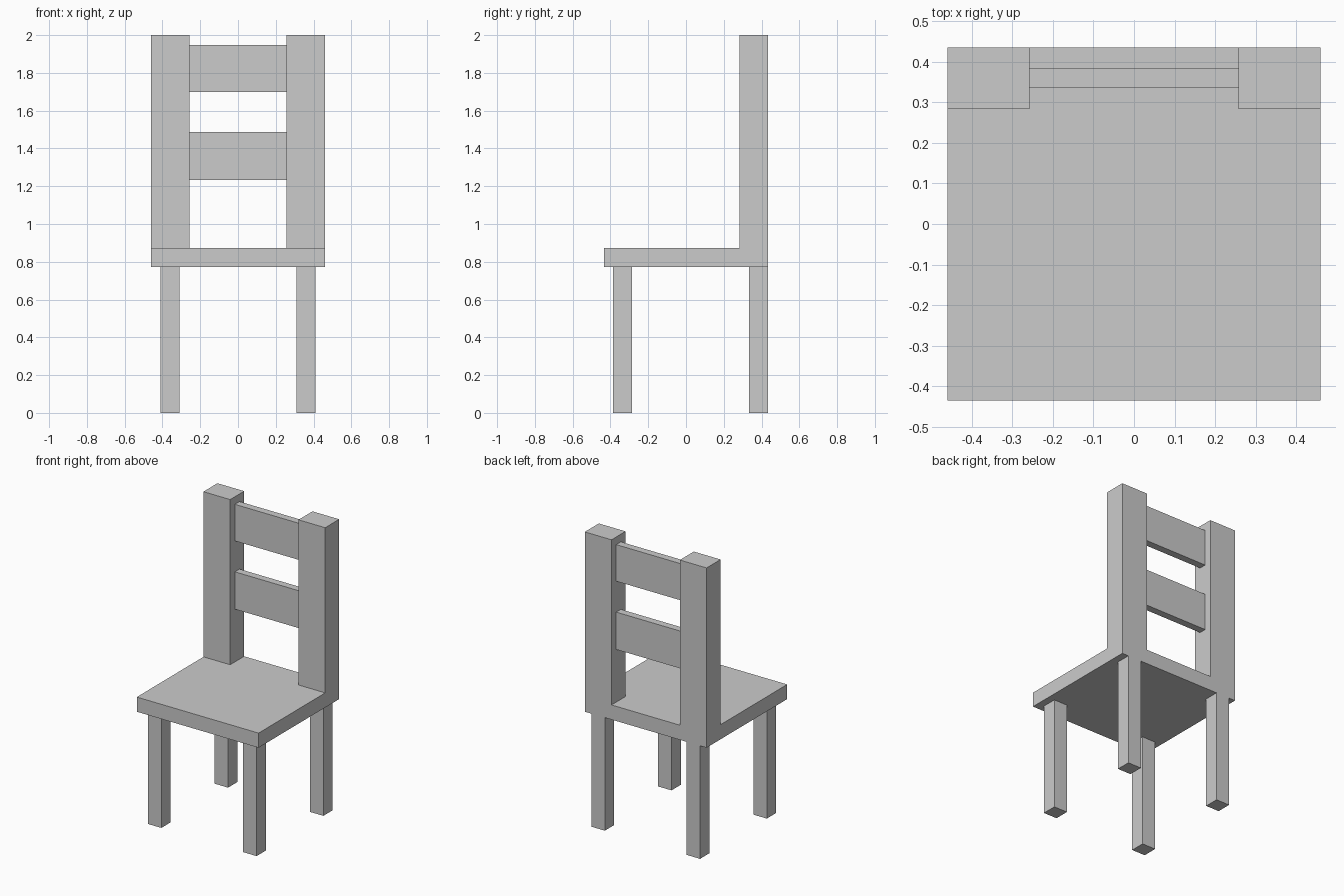
import bpy
import bmesh
from mathutils import Vector

if "Cube" in bpy.data.objects:
    bpy.data.objects.remove(bpy.data.objects["Cube"])


def box(name, lo, hi):
    """Axis-aligned box between two corners."""
    lo, hi = Vector(lo), Vector(hi)
    bm = bmesh.new()
    bmesh.ops.create_cube(bm, size=1)
    bmesh.ops.scale(bm, vec=hi - lo, verts=bm.verts)
    bmesh.ops.translate(bm, vec=(hi - lo) / 2, verts=bm.verts)
    mesh = bpy.data.meshes.new(name)
    bm.to_mesh(mesh)
    bm.free()
    obj = bpy.data.objects.new(name, mesh)
    obj.location = lo
    bpy.context.collection.objects.link(obj)
    return obj


def mirrored_pair(name, x0, x1, y0, y1, z0, z1):
    """Matching boxes on the left and right sides."""
    box("right_" + name, (x0, y0, z0), (x1, y1, z1))
    box("left_" + name, (-x1, y0, z0), (-x0, y1, z1))


HALF_W, HALF_D = 0.46, 0.435
SEAT_BOTTOM, SEAT_TOP = 0.772, 0.872
POST_INNER = 0.258

# Seat slab
box("seat", (-HALF_W, -HALF_D, SEAT_BOTTOM), (HALF_W, HALF_D, SEAT_TOP))

# Legs: the back pair is flush with the rear edge, the front pair is inset
mirrored_pair("front_leg", 0.309, 0.411, -0.386, -0.285, 0, SEAT_BOTTOM)
mirrored_pair("back_leg", 0.309, 0.411, 0.334, HALF_D, 0, SEAT_BOTTOM)

# Backrest posts
mirrored_pair("back_post", POST_INNER, HALF_W, 0.284, HALF_D, SEAT_TOP, 2.0)

# Backrest slats between the posts
for name, z0, z1 in (("lower_slat", 1.232, 1.487), ("upper_slat", 1.698, 1.948)):
    box(name, (-POST_INNER, 0.335, z0), (POST_INNER, 0.385, z1))
